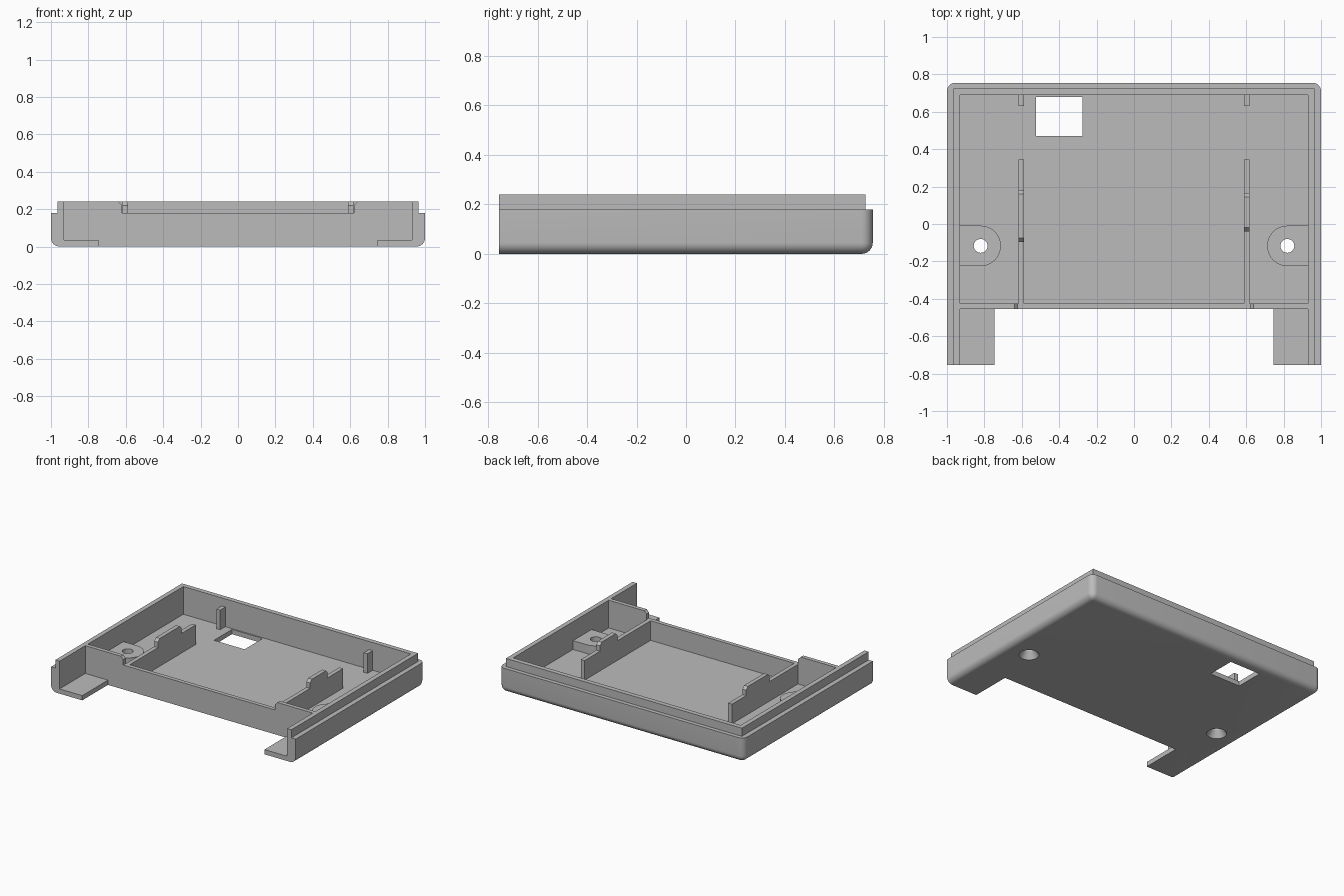
import bpy
import bmesh
import math
from mathutils import Vector

if "Cube" in bpy.data.objects:
    bpy.data.objects.remove(bpy.data.objects["Cube"], do_unlink=True)

grey = bpy.data.materials.new("plain grey")
grey.use_nodes = True
grey.diffuse_color = (0.5, 0.5, 0.5, 1)
grey.node_tree.nodes["Principled BSDF"].inputs["Base Color"].default_value = (0.5, 0.5, 0.5, 1)

FLOOR, STEP, TOP = 0.035, 0.18, 0.24   # heights of floor, outer step and rim
BACK, FRONT, WALL = 0.755, -0.755, -0.455


def add_object(name, bm):
    bmesh.ops.recalc_face_normals(bm, faces=bm.faces)
    mesh = bpy.data.meshes.new(name)
    bm.to_mesh(mesh)
    bm.free()
    mesh.materials.append(grey)
    obj = bpy.data.objects.new(name, mesh)
    bpy.context.collection.objects.link(obj)
    return obj


def prism(name, points, axis, low, high):
    """Extrude a flat outline along one axis."""
    bm = bmesh.new()
    verts = []
    for a, b in points:
        co = [a, b]
        co.insert(axis, low)
        verts.append(bm.verts.new(co))
    face = bm.faces.new(verts)
    new = bmesh.ops.extrude_face_region(bm, geom=[face])["geom"]
    shift = Vector((0, 0, 0))
    shift[axis] = high - low
    bmesh.ops.translate(bm, vec=shift, verts=[v for v in new if isinstance(v, bmesh.types.BMVert)])
    return add_object(name, bm)


def box(name, x, y, z):
    return prism(name, [(x[0], y[0]), (x[1], y[0]), (x[1], y[1]), (x[0], y[1])], 2, *z)


def cone(name, x, y, z, r_low, r_high):
    bm = bmesh.new()
    bmesh.ops.create_cone(bm, cap_ends=True, segments=32, radius1=r_low, radius2=r_high, depth=z[1] - z[0])
    bmesh.ops.translate(bm, vec=(x, y, (z[0] + z[1]) / 2), verts=bm.verts)
    return add_object(name, bm)


def cut(target, cutter):
    mod = target.modifiers.new("cut", "BOOLEAN")
    mod.operation = "DIFFERENCE"
    mod.solver = "EXACT"
    mod.object = cutter
    bpy.context.view_layer.objects.active = target
    bpy.ops.object.modifier_apply(modifier=mod.name)
    bpy.data.objects.remove(cutter, do_unlink=True)


def smooth(obj):
    bpy.ops.object.select_all(action="DESELECT")
    obj.select_set(True)
    bpy.context.view_layer.objects.active = obj
    bpy.ops.object.shade_smooth_by_angle(angle=math.radians(25))


# Tray block with rounded bottom and back corners
tray = box("tray", (-1, 1), (FRONT, BACK), (0, TOP))
bm = bmesh.new()
bm.from_mesh(tray.data)


def is_rounded(edge):
    a, b = (v.co for v in edge.verts)
    at_bottom = max(a.z, b.z) < 0.01
    at_back = min(a.y, b.y) > 0
    in_front = max(a.y, b.y) < 0
    upright = abs(a.z - b.z) > 0.1
    return (at_bottom and not in_front) or (at_back and upright)


bmesh.ops.bevel(bm, geom=[e for e in bm.edges if is_rounded(e)], offset=0.045,
                segments=8, profile=0.5, affect="EDGES", clamp_overlap=True)
bm.to_mesh(tray.data)
bm.free()

# Main cavity, front wells, front notch and window
cut(tray, box("cavity", (-0.93, 0.93), (-0.425, 0.69), (FLOOR, 1)))
cut(tray, box("front_well", (-0.93, 0.93), (-2, WALL), (FLOOR, 1)))
cut(tray, box("front_notch", (-0.745, 0.745), (-2, WALL), (-1, 1)))
cut(tray, box("window", (-0.525, -0.275), (0.47, 0.68), (-1, 1)))

# Stepped rim around the sides and back
cut(tray, box("back_step", (-2, 2), (0.725, 2), (STEP, 1)))
for s in (-1, 1):
    cut(tray, box("side_step", sorted((s * 0.965, s * 2)), (-2, 2), (STEP, 1)))

# Lowered middle of the front wall with chamfered ends
slot = [(-0.66, 0.26), (-0.62, 0.22), (-0.62, STEP), (0.62, STEP), (0.62, 0.22), (0.66, 0.26)]
cut(tray, prism("front_slot", slot, 1, -0.6, -0.3))

# Screw bosses with countersunk holes
for side, s in (("right", -1), ("left", 1)):
    cx, cy, r = s * 0.82, -0.117, 0.108
    outline = [(s * 0.93, cy + r)]
    for i in range(25):
        t = math.pi * (0.5 + i / 24)
        outline.append((cx + s * r * math.cos(t), cy + r * math.sin(t)))
    outline.append((s * 0.93, cy - r))
    boss = prism(side + "_screw_boss", outline, 2, FLOOR, 0.1)
    for part in (tray, boss):
        cut(part, cone("screw_hole", cx, cy, (-0.1, 0.3), 0.037, 0.037))
        cut(part, cone("countersink", cx, cy, (-0.01, 0.05), 0.073, 0.037))
    smooth(boss)
smooth(tray)

# Inner ribs with a raised hump, and small posts by the back wall
for side, s, start, end in (("right", -1, -0.095, 0.18), ("left", 1, -0.04, 0.165)):
    profile = [(-0.425, FLOOR), (0.345, FLOOR), (0.345, STEP), (end, STEP), (end, 0.22),
               (end - 0.02, TOP), (start + 0.02, TOP), (start, 0.22), (start, STEP), (-0.425, STEP)]
    span = sorted((s * 0.587, s * 0.618))
    prism(side + "_rib", profile, 0, *span)
    box(side + "_post", span, (0.63, 0.69), (FLOOR, STEP))
